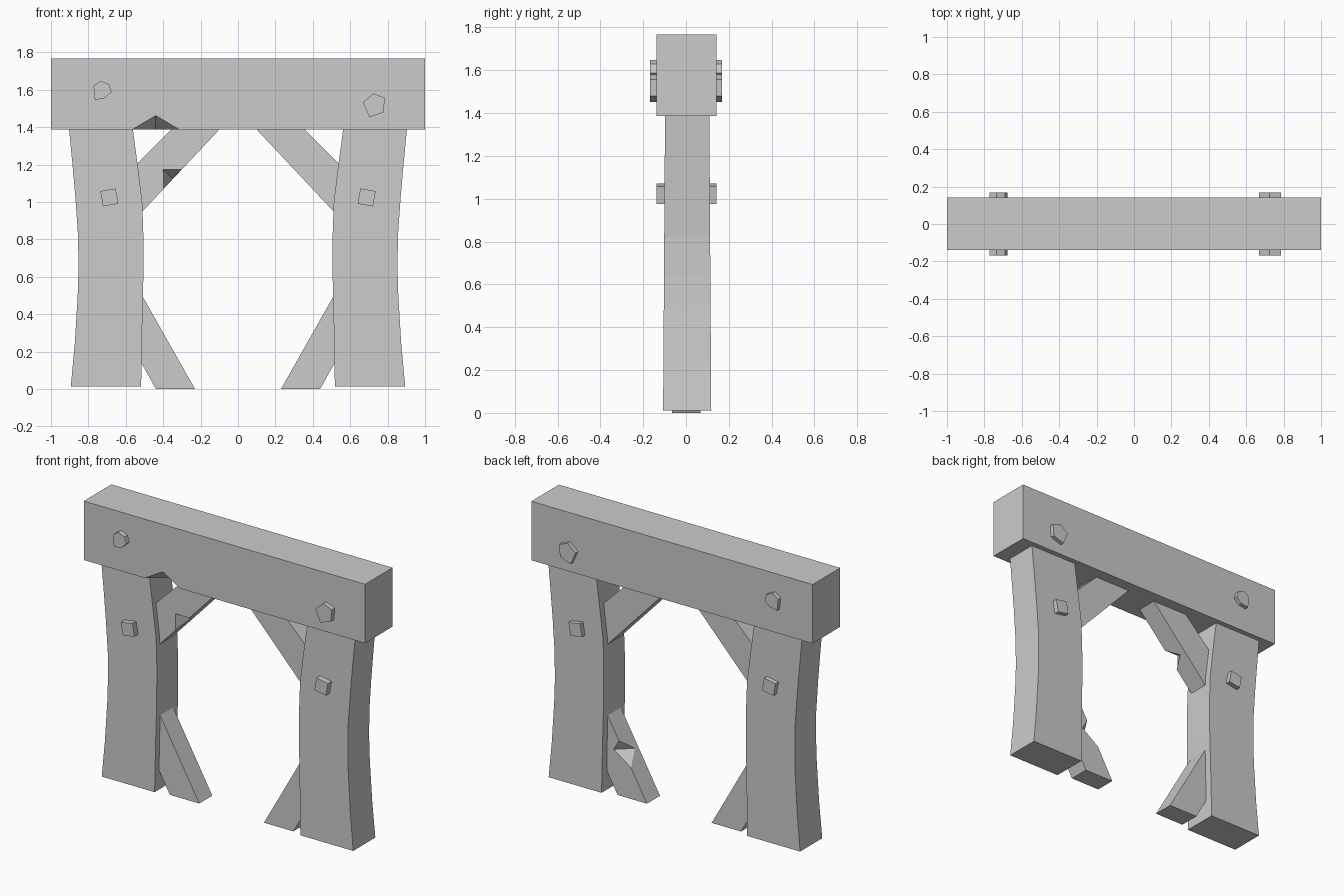
import bpy, bmesh, math
from mathutils import Vector

if "Cube" in bpy.data.objects:
    bpy.data.objects.remove(bpy.data.objects["Cube"])


def mesh_object(name, bm):
    bmesh.ops.recalc_face_normals(bm, faces=bm.faces)
    me = bpy.data.meshes.new(name)
    bm.to_mesh(me)
    bm.free()
    ob = bpy.data.objects.new(name, me)
    bpy.context.collection.objects.link(ob)
    return ob


def prism(name, pts, y0, y1, flare=0.0, side=1):
    """Extrude an (x, z) outline along y; flare widens the depth towards the ground."""
    bm = bmesh.new()
    rings = []
    for y, s in ((y0, -1), (y1, 1)):
        rings.append([bm.verts.new((x * side, y + s * flare * (1 - z / 1.39), z)) for x, z in pts])
    bm.faces.new(rings[0])
    bm.faces.new(rings[1])
    n = len(pts)
    for i in range(n):
        j = (i + 1) % n
        bm.faces.new((rings[0][i], rings[0][j], rings[1][j], rings[1][i]))
    return mesh_object(name, bm)


def chip(ob, centre, along, a, b):
    """Knock a wedge out of an edge with an octahedral cutter."""
    bm = bmesh.new()
    c = Vector(centre)
    for v in (along, a, b):
        bm.verts.new(c + Vector(v))
        bm.verts.new(c - Vector(v))
    bmesh.ops.convex_hull(bm, input=bm.verts)
    cutter = mesh_object("chip_cutter", bm)
    cutter.hide_render = True
    mod = ob.modifiers.new("chip", 'BOOLEAN')
    mod.operation = 'DIFFERENCE'
    mod.solver = 'EXACT'
    mod.object = cutter
    bpy.context.view_layer.objects.active = ob
    bpy.ops.object.modifier_apply(modifier=mod.name)
    bpy.data.objects.remove(cutter)


# Lintel beam with a chipped lower front edge
beam = prism("beam", [(-1, 1.387), (1, 1.387), (1, 1.766), (-1, 1.766)], -0.138, 0.142)
chip(beam, (-0.44, -0.138, 1.387), (0.126, 0, 0), (0, 0, 0.075), (0, 0.1, 0))

# Bowed posts and their braces, outlined for the right side
post = [(0.894, 0.012), (0.873, 0.24), (0.857, 0.5), (0.853, 0.64), (0.855, 0.82),
        (0.870, 1.03), (0.885, 1.2), (0.903, 1.388),
        (0.562, 1.388), (0.533, 1.17), (0.512, 1.0), (0.506, 0.82), (0.506, 0.6),
        (0.513, 0.3), (0.518, 0.012)]
upper = [(0.60, 0.854), (0.51, 0.95), (0.097, 1.39), (0.353, 1.39), (0.535, 1.21), (0.60, 1.147)]
lower = [(0.230, 0.0), (0.439, 0.0), (0.60, 0.287), (0.60, 0.654)]
braces = {}
for label, s in (("left", -1), ("right", 1)):
    prism(label + "_post", post, -0.098, 0.109, 0.009, s)
    braces[label + "_upper"] = prism(label + "_upper_brace", upper, -0.065, 0.068, 0, s)
    braces[label + "_lower"] = prism(label + "_lower_brace", lower, -0.065, 0.068, 0, s)

    # Square peg through the post
    r = 0.083 / math.sqrt(2)
    sq = [(0.688 + r * math.cos(math.radians(35 + 90 * k)),
           1.024 + r * math.sin(math.radians(35 + 90 * k))) for k in range(4)]
    prism(label + "_post_peg", sq, -0.138, 0.142, 0, s)

# Worn corners on two braces
chip(braces["left_upper"], (-0.35, -0.065, 1.124), (0.048, 0, 0.05), (-0.05, 0, 0.05), (0, 0.09, 0))
chip(braces["right_lower"], (0.386, 0.068, 0.276), (0.043, 0, 0.076), (0.08, 0, 0.01), (0, -0.1, 0))

# Rough-cut pegs through the beam
prism("left_beam_peg", [(-0.773, 1.62), (-0.735, 1.648), (-0.69, 1.63), (-0.676, 1.588),
                        (-0.709, 1.556), (-0.765, 1.545)], -0.168, 0.168)
prism("right_beam_peg", [(0.668, 1.532), (0.725, 1.58), (0.785, 1.556), (0.778, 1.479),
                         (0.703, 1.452)], -0.168, 0.168)
